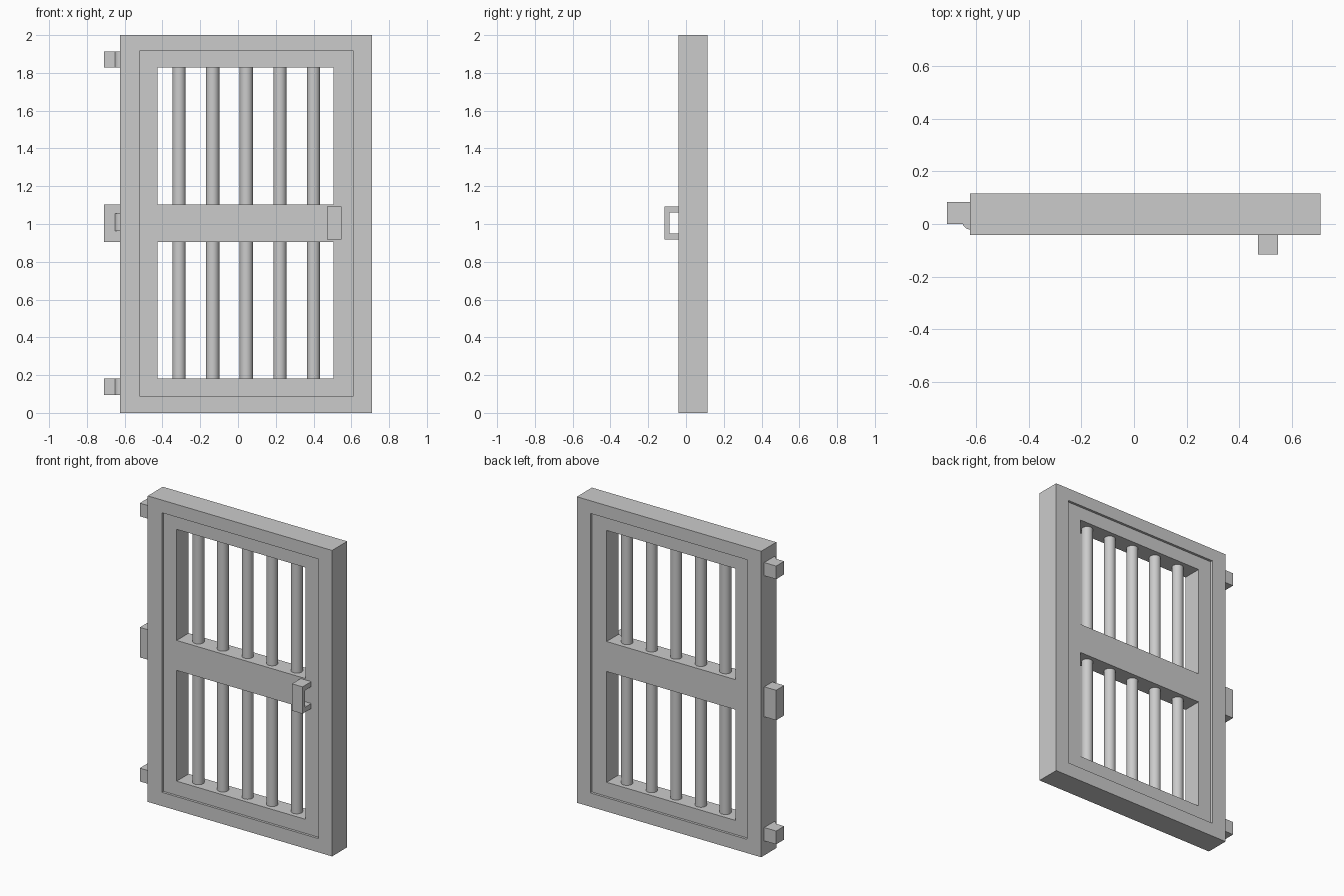
import bpy, math
from mathutils import Matrix

if "Cube" in bpy.data.objects:
    bpy.data.objects.remove(bpy.data.objects["Cube"])


def rect(x0, x1, z0, z1):
    return [(x0, z0), (x1, z0), (x1, z1), (x0, z1)]


def plate(name, loops, lo, hi, axis='Y'):
    """Filled outline (later loops are holes), extruded from lo to hi along Y or X."""
    cu = bpy.data.curves.new(name, 'CURVE')
    cu.dimensions = '2D'
    cu.fill_mode = 'BOTH'
    cu.extrude = (hi - lo) / 2
    for pts in loops:
        sp = cu.splines.new('POLY')
        sp.points.add(len(pts) - 1)
        for p, (u, v) in zip(sp.points, pts):
            p.co = (u, v, 0, 1)
        sp.use_cyclic_u = True
        sp.use_smooth = False
    ob = bpy.data.objects.new(name, cu)
    bpy.context.collection.objects.link(ob)
    bpy.ops.object.select_all(action='DESELECT')
    ob.select_set(True)
    bpy.context.view_layer.objects.active = ob
    bpy.ops.object.convert(target='MESH')
    ob = bpy.context.object
    ob.name = name
    mid = (lo + hi) / 2
    rot = Matrix.Rotation(math.pi / 2, 4, 'X')
    if axis == 'X':
        rot = Matrix.Rotation(math.pi / 2, 4, 'Z') @ rot
    shift = (mid, 0, 0) if axis == 'X' else (0, mid, 0)
    ob.data.transform(Matrix.Translation(shift) @ rot)
    ob.data.shade_flat()
    return ob


def box(name, x0, x1, y0, y1, z0, z1):
    bpy.ops.mesh.primitive_cube_add(size=1)
    ob = bpy.context.object
    ob.name = name
    ob.data.transform(
        Matrix.Translation(((x0 + x1) / 2, (y0 + y1) / 2, (z0 + z1) / 2))
        @ Matrix.Diagonal((x1 - x0, y1 - y0, z1 - z0, 1)))
    return ob


def rod(name, x, y, r, z0, z1, sides=24):
    bpy.ops.mesh.primitive_cylinder_add(
        vertices=sides, radius=r, depth=z1 - z0, location=(x, y, (z0 + z1) / 2))
    ob = bpy.context.object
    ob.name = name
    bpy.ops.object.shade_smooth_by_angle(angle=math.radians(35))
    return ob


# Outer frame
plate("outer_frame", [rect(-0.624, 0.709, 0, 2),
                      rect(-0.521, 0.611, 0.09, 1.917)], -0.041, 0.115)

# Door leaf with two openings and a middle rail, slightly recessed both sides
plate("door_leaf", [rect(-0.521, 0.611, 0.09, 1.917),
                    rect(-0.426, 0.505, 0.182, 0.906),
                    rect(-0.426, 0.505, 1.102, 1.828)], -0.025, 0.099)

# Vertical bars, in both openings
for i in range(5):
    rod(f"bar_{i + 1}", -0.312 + 0.178 * i, 0.037, 0.035, 0.17, 1.84)

# Hinge blocks with round knuckles: block z range, knuckle z range
hinges = {"bottom": (0.095, 0.182, 0.095, 0.182),
          "middle": (0.906, 1.102, 0.963, 1.055),
          "top": (1.828, 1.914, 1.828, 1.914)}
for pos, (z0, z1, k0, k1) in hinges.items():
    box(f"{pos}_hinge_block", -0.71, -0.62, 0.0, 0.083, z0, z1)
    rod(f"{pos}_hinge_knuckle", -0.622, 0.01, 0.031, k0, k1)

# C-shaped pull handle (profile in y, z)
plate("handle", [[(-0.02, 0.917), (-0.115, 0.917), (-0.115, 1.093), (-0.02, 1.093),
                  (-0.02, 1.06), (-0.088, 1.06), (-0.088, 0.95), (-0.02, 0.95)]],
      0.471, 0.547, axis='X')
